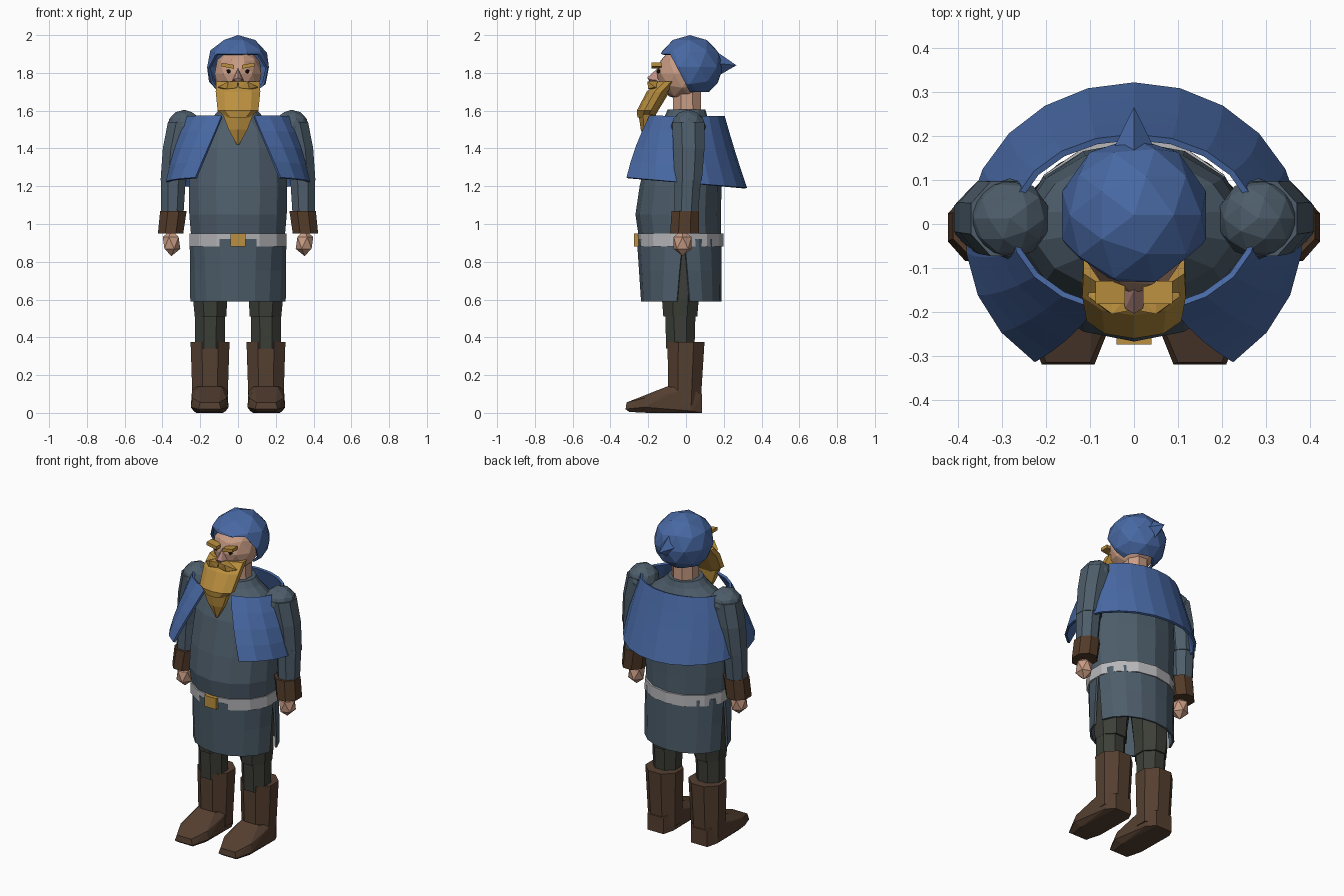
import bpy, bmesh, math
from mathutils import Vector, Matrix

if "Cube" in bpy.data.objects:
    bpy.data.objects.remove(bpy.data.objects["Cube"])


def mat(name, *rgb):
    m = bpy.data.materials.new(name)
    m.diffuse_color = (*rgb, 1)
    m.use_nodes = True
    m.node_tree.nodes["Principled BSDF"].inputs["Base Color"].default_value = m.diffuse_color
    return m


BLUE = mat("blue cloth", 0.065, 0.14, 0.37)
SLATE = mat("slate cloth", 0.075, 0.11, 0.145)
SILVER = mat("pale belt", 0.48, 0.48, 0.50)
GOLD = mat("golden hair", 0.50, 0.28, 0.05)
BROWN = mat("boot leather", 0.09, 0.05, 0.03)
CUFF = mat("cuff leather", 0.085, 0.043, 0.022)
PANTS = mat("dark trousers", 0.045, 0.048, 0.038)
SKIN = mat("skin", 0.58, 0.33, 0.23)
PINK = mat("pink nose", 0.50, 0.27, 0.23)
BLACK = mat("eye black", 0.01, 0.01, 0.01)


def finish(name, bm, material, mirror=False, thick=0):
    """Turn a bmesh into an object, optionally thickened and mirrored."""
    bmesh.ops.recalc_face_normals(bm, faces=bm.faces)
    me = bpy.data.meshes.new(name)
    bm.to_mesh(me)
    bm.free()
    me.materials.append(material)
    ob = bpy.data.objects.new(name, me)
    bpy.context.collection.objects.link(ob)
    if thick:
        s = ob.modifiers.new("thickness", 'SOLIDIFY')
        s.thickness, s.offset = thick, 0
    if mirror:
        ob.modifiers.new("mirror", 'MIRROR')
    return ob


def loft(name, rings, n, material, mirror=False):
    """Stack of n-sided elliptical rings (x, y, z, rx, ry), capped."""
    bm = bmesh.new()
    k = 1 / math.cos(math.pi / n)
    loops = []
    for x, y, z, rx, ry in rings:
        angs = [math.tau * (i + 0.5) / n for i in range(n)]
        loops.append([bm.verts.new((x + rx * k * math.cos(a), y + ry * k * math.sin(a), z)) for a in angs])
    for lo, hi in zip(loops, loops[1:]):
        for i in range(n):
            j = (i + 1) % n
            bm.faces.new((lo[i], lo[j], hi[j], hi[i]))
    bm.faces.new(loops[0])
    bm.faces.new(loops[-1])
    return finish(name, bm, material, mirror)


def span(z, rx, front, back, x=0):
    """Ring given by its front and back y limits."""
    return (x, (front + back) / 2, z, rx, (back - front) / 2)


def sheet(name, fn, nu, nv, material, thick):
    """Open cloth surface from fn(u, v)."""
    bm = bmesh.new()
    g = [[bm.verts.new(fn(i / nu, j / nv)) for i in range(nu + 1)] for j in range(nv + 1)]
    for j in range(nv):
        for i in range(nu):
            bm.faces.new((g[j][i], g[j][i + 1], g[j + 1][i + 1], g[j + 1][i]))
    return finish(name, bm, material, thick=thick)


def ball(name, c, s, material, sub=2, mirror=False):
    bm = bmesh.new()
    bmesh.ops.create_icosphere(bm, subdivisions=sub, radius=1,
                               matrix=Matrix.Translation(c) @ Matrix.Diagonal((*s, 1)))
    return finish(name, bm, material, mirror)


def hull(name, pts, material, mirror=False):
    bm = bmesh.new()
    for p in pts:
        bm.verts.new(p)
    r = bmesh.ops.convex_hull(bm, input=bm.verts)
    junk = [v for v in r["geom_interior"] + r["geom_unused"] if isinstance(v, bmesh.types.BMVert)]
    bmesh.ops.delete(bm, geom=junk, context='VERTS')
    return finish(name, bm, material, mirror)


def box(name, lo, hi, material, mirror=False, slant=0):
    pts = [(x, y, z + (slant if x == hi[0] else 0))
           for x in (lo[0], hi[0]) for y in (lo[1], hi[1]) for z in (lo[2], hi[2])]
    return hull(name, pts, material, mirror)


# Boots: eight-sided shaft and a faceted foot
loft("boot_shaft", [(.148, -.008, .04, .092, .085), (.148, 0, .375, .103, .098)], 8, BROWN, True)
foot = []
for s in (-1, 1):
    for dx, y, z in [(.055, .085, 0), (.055, .085, .1), (.085, .03, .01), (.092, 0, .13), (.06, -.1, .14),
                     (.095, -.1, .1), (.07, -.2, 0), (.1, -.22, .03), (.09, -.22, .078), (.05, -.3, .005),
                     (.06, -.32, .02), (.05, -.315, .055)]:
        foot.append((.15 + s * dx, y, z))
hull("boot_foot", foot, BROWN, True)

# Trousers
loft("thigh", [(.145, -.03, .51, .084, .09), (.148, -.03, .6, .09, .097), (.125, -.02, .88, .1, .12)], 8, PANTS, True)
loft("shin", [(.148, -.03, .34, .078, .075), (.148, -.03, .52, .08, .08)], 8, PANTS, True)

# Tunic body
loft("tunic_body", [span(.90, .245, -.24, .18), span(1.05, .258, -.262, .18), span(1.2, .26, -.24, .182),
                    span(1.4, .25, -.195, .17), span(1.5, .225, -.155, .145), span(1.57, .13, -.11, .11),
                    span(1.605, .10, -.095, .10)], 14, SLATE)


# Tunic skirt: front and back panels leaving a slit on each side
def skirt(base):
    def fn(u, v):
        z = .92 - .33 * v
        gap = math.radians(1 + 8 * v)
        a = base + gap + u * (math.pi - 2 * gap)
        ry = (.242 - .022 * v) if base else .195
        return (.25 * math.cos(a), -.012 + ry * math.sin(a), z)
    return fn


sheet("skirt_back", skirt(0), 8, 2, SLATE, .012)
sheet("skirt_front", skirt(math.pi), 8, 2, SLATE, .012)

# Belt and buckle
loft("belt", [span(.882, .256, -.252, .192), span(.95, .256, -.256, .192)], 14, SILVER)
box("buckle", (-.04, -.274, .882), (.04, -.23, .95), GOLD)


# Shoulder cape, open at the front and flaring downward
def cape(u, v):
    end = math.radians(72 - 18 * v)
    a = -end + u * (math.pi + 2 * end)
    s = math.sin(a)
    w = v + .1 * math.sin(v * math.pi)
    return ((.275 + .102 * w) * math.cos(a), -.03 * w + (.198 + .148 * v) * s, 1.57 - v * (.35 + .03 * s))


sheet("shoulder_cape", cape, 18, 4, BLUE, .014)

# Arms
ball("shoulder", (.283, .012, 1.515), (.092, .092, .09), SLATE, 2, True)
loft("upper_sleeve", [(.342, .012, 1.23, .068, .072), (.325, .015, 1.4, .073, .083), (.295, .012, 1.54, .076, .085)],
     8, SLATE, True)
loft("lower_sleeve", [(.348, 0, 1.03, .058, .062), (.342, .01, 1.25, .066, .07)], 8, SLATE, True)
loft("cuff", [(.357, -.008, .95, .067, .076), (.342, -.004, 1.07, .07, .072)], 8, CUFF, True)
ball("hand", (.352, -.018, .9), (.052, .056, .07), SKIN, 1, True)

# Neck and head
loft("neck", [(0, .005, 1.57, .072, .075), (0, .005, 1.72, .07, .073)], 8, SKIN)
ball("head", (0, -.02, 1.795), (.13, .138, .14), SKIN)

# Hood: faceted dome with the face opening cut away
bm = bmesh.new()
bmesh.ops.create_icosphere(bm, subdivisions=2, radius=1,
                           matrix=Matrix.Translation((0, .02, 1.83)) @ Matrix.Diagonal((.172, .177, .17, 1)))
slope = Vector((0, -.21, -.11)).normalized()
mid = Vector((0, .02, 1.70))
cuts = [((0, 0, 1.70), Vector((0, 0, -1))), (mid, slope), ((0, 0, 1.9), Vector((0, 0, -1)))]
for co, no in cuts:
    bmesh.ops.bisect_plane(bm, geom=bm.verts[:] + bm.edges[:] + bm.faces[:], plane_co=co, plane_no=no)
gone = []
for f in bm.faces:
    c = f.calc_center_median()
    if c.z < 1.70 or (c.z < 1.9 and (c - mid).dot(slope) > 0):
        gone.append(f)
bmesh.ops.delete(bm, geom=gone, context='FACES')
hood = finish("hood", bm, BLUE, thick=.014)
hood.modifiers["thickness"].offset = -1
hull("hood_point", [(0, .13, 1.935), (-.05, .165, 1.85), (.05, .165, 1.85), (0, .18, 1.79), (0, .267, 1.84)], BLUE)

# Face
ball("eye", (.05, -.145, 1.808), (.012, .012, .012), BLACK, 1, True)
box("eyebrow", (.02, -.182, 1.822), (.088, -.13, 1.842), GOLD, True, .012)
hull("nose", [(0, -.15, 1.825), (-.03, -.15, 1.76), (.03, -.15, 1.76), (-.02, -.192, 1.765), (.02, -.192, 1.765),
              (0, -.205, 1.775), (0, -.18, 1.735)], PINK)
hull("moustache", [(0, -.15, 1.76), (0, -.195, 1.755), (.005, -.195, 1.72), (.05, -.205, 1.755), (.06, -.2, 1.715),
                   (.05, -.15, 1.75), (.105, -.165, 1.725), (.1, -.14, 1.712)], GOLD, True)

# Beard: broad block leaning forward, then a pointed tip
loft("beard", [span(1.565, .065, -.255, -.17), span(1.6, .108, -.258, -.15), span(1.7, .118, -.205, -.09),
               span(1.755, .115, -.15, -.04)], 10, GOLD)
loft("beard_tip", [span(1.42, .006, -.212, -.2), span(1.5, .05, -.235, -.175), span(1.58, .08, -.245, -.165)], 6, GOLD)
